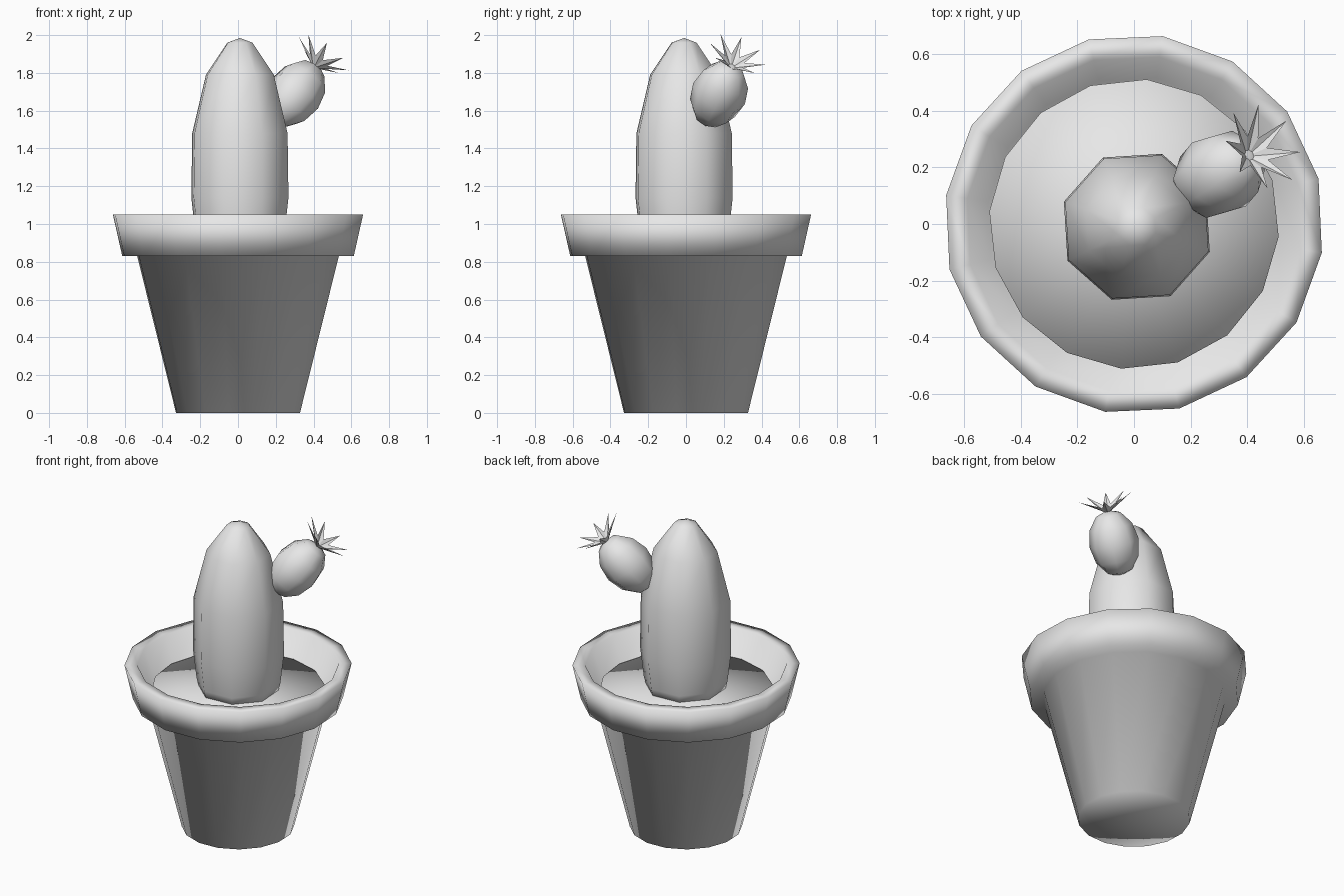
import bpy, bmesh, math
from mathutils import Vector

if "Cube" in bpy.data.objects:
    bpy.data.objects.remove(bpy.data.objects["Cube"])

clay = bpy.data.materials.new("plain grey")
clay.use_nodes = True
GREY = (0.8, 0.8, 0.8, 1)
clay.diffuse_color = GREY
clay.node_tree.nodes["Principled BSDF"].inputs["Base Color"].default_value = GREY


def finish(name, bm, smooth=True):
    mesh = bpy.data.meshes.new(name)
    bm.to_mesh(mesh)
    bm.free()
    mesh.materials.append(clay)
    for p in mesh.polygons:
        p.use_smooth = smooth
    obj = bpy.data.objects.new(name, mesh)
    bpy.context.collection.objects.link(obj)
    return obj


def lathe(name, profile, sides, turn, centre=(0, 0, 0)):
    """Spin a (radius, height) profile; radius 0 makes a pole."""
    bm = bmesh.new()
    rings = []
    for r, z in profile:
        n = sides if r else 1
        angles = [math.radians(turn) + math.tau * i / sides for i in range(n)]
        rings.append([bm.verts.new((r * math.cos(a), r * math.sin(a), z)) for a in angles])
    for a, b in zip(rings, rings[1:]):
        for i in range(sides):
            j = (i + 1) % sides
            quad = [a[i % len(a)], a[j % len(a)], b[j % len(b)], b[i % len(b)]]
            bm.faces.new(list(dict.fromkeys(quad)))
    bmesh.ops.recalc_face_normals(bm, faces=bm.faces)
    obj = finish(name, bm)
    obj.location = centre
    return obj


# Pot: tapered body, overhanging rim, inner wall down below the soil
lathe("pot", [(0, 0), (0.332, 0), (0.54, 0.83), (0.62, 0.83), (0.67, 1.05),
              (0.595, 1.05), (0.52, 0.87), (0, 0.85)], 16, -8.7)

# Soil
lathe("soil", [(0, 0.86), (0.512, 0.87), (0.512, 0.9), (0, 0.91)], 16, -5)

# Cactus body
lathe("cactus_body", [(0, 0.88), (0.235, 0.89), (0.25, 0.95), (0.272, 1.14), (0.267, 1.48),
                      (0.19, 1.79), (0.07, 1.96), (0, 1.985)], 8, -19, (0.01, -0.01, 0))

# Side bulb, leaning out and up
axis = Vector((0.55, 0.35, 0.75)).normalized()
bulb_centre = Vector((0.3, 0.175, 1.69))
R, H, RINGS = 0.148, 0.2, 6
arc = [math.pi * k / RINGS for k in range(1, RINGS)]
bulb = lathe("side_bulb", [(0, -H)] + [(R * math.sin(t), -H * math.cos(t)) for t in arc] + [(0, H)],
             8, 10, bulb_centre)
bulb.rotation_mode = 'QUATERNION'
bulb.rotation_quaternion = axis.to_track_quat('Z', 'Y')

# Flower: open eight-pointed star sheet on the bulb tip
u = Vector((-0.12, 0.03, 0.11))
u = (u - axis * u.dot(axis)).normalized()
v = axis.cross(u)
base = bulb_centre + axis * 0.18
bm = bmesh.new()
hub = bm.verts.new(base)
star = []
for i in range(16):
    a = math.tau * i / 16
    r, lift = (0.16, 0.1) if i % 2 == 0 else (0.06, 0.045)
    star.append(bm.verts.new(base + (u * math.cos(a) + v * math.sin(a)) * r + axis * lift))
for i in range(16):
    bm.faces.new((hub, star[i], star[(i + 1) % 16]))
finish("flower", bm, smooth=False)
